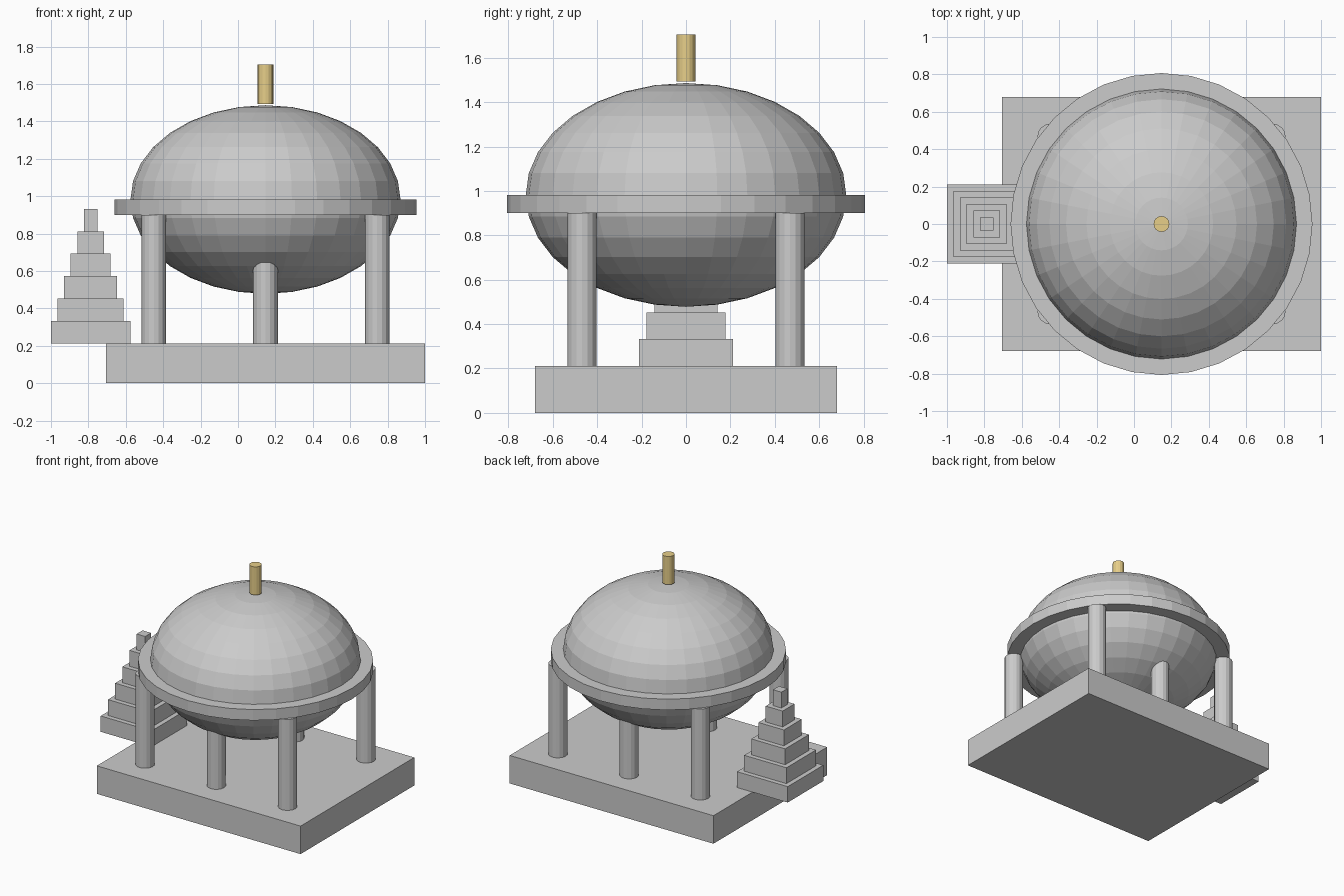
import bpy

if "Cube" in bpy.data.objects:
    bpy.data.objects.remove(bpy.data.objects["Cube"])

CX = 0.147       # shared centre of bowl, ring, columns and base
BASE_TOP = 0.212


def box(name, x, y, z0, z1, sx, sy):
    bpy.ops.mesh.primitive_cube_add(size=1, location=(x, y, (z0 + z1) / 2))
    ob = bpy.context.object
    ob.name = name
    ob.scale = (sx, sy, z1 - z0)
    return ob


def cylinder(name, x, y, z0, z1, r, sides):
    bpy.ops.mesh.primitive_cylinder_add(vertices=sides, radius=r, depth=z1 - z0,
                                        location=(x, y, (z0 + z1) / 2))
    ob = bpy.context.object
    ob.name = name
    return ob


# Plinth
box("base", CX, 0, 0, BASE_TOP, 1.706, 1.36)

# Two rows of three columns
for row, y in (("front", -0.469), ("back", 0.469)):
    for side, dx in (("left", -0.597), ("middle", 0), ("right", 0.597)):
        cylinder(f"{row}_{side}_column", CX + dx, y, BASE_TOP, 0.9, 0.066, 16)

# Squashed faceted dome body
bpy.ops.mesh.primitive_uv_sphere_add(segments=32, ring_count=16, radius=1,
                                     location=(CX, 0, 0.982))
dome = bpy.context.object
dome.name = "dome"
dome.scale = (0.722, 0.722, 0.504)

# Flat rim around the dome's middle
cylinder("rim", CX, 0, 0.9, 0.982, 0.807, 32)

# Gold finial
gold = bpy.data.materials.new("gold")
gold.diffuse_color = (0.8, 0.62, 0.25, 1)
gold.use_nodes = True
gold.node_tree.nodes["Principled BSDF"].inputs["Base Color"].default_value = gold.diffuse_color
finial = cylinder("finial", CX, 0, 1.492, 1.705, 0.042, 16)
finial.data.materials.append(gold)

# Stepped side tower
for i in range(6):
    w = 0.425 - 0.0708 * i
    z = BASE_TOP + 0.12 * i
    box(f"tower_step_{i + 1}", -0.788, 0, z, z + 0.12, w, w)
